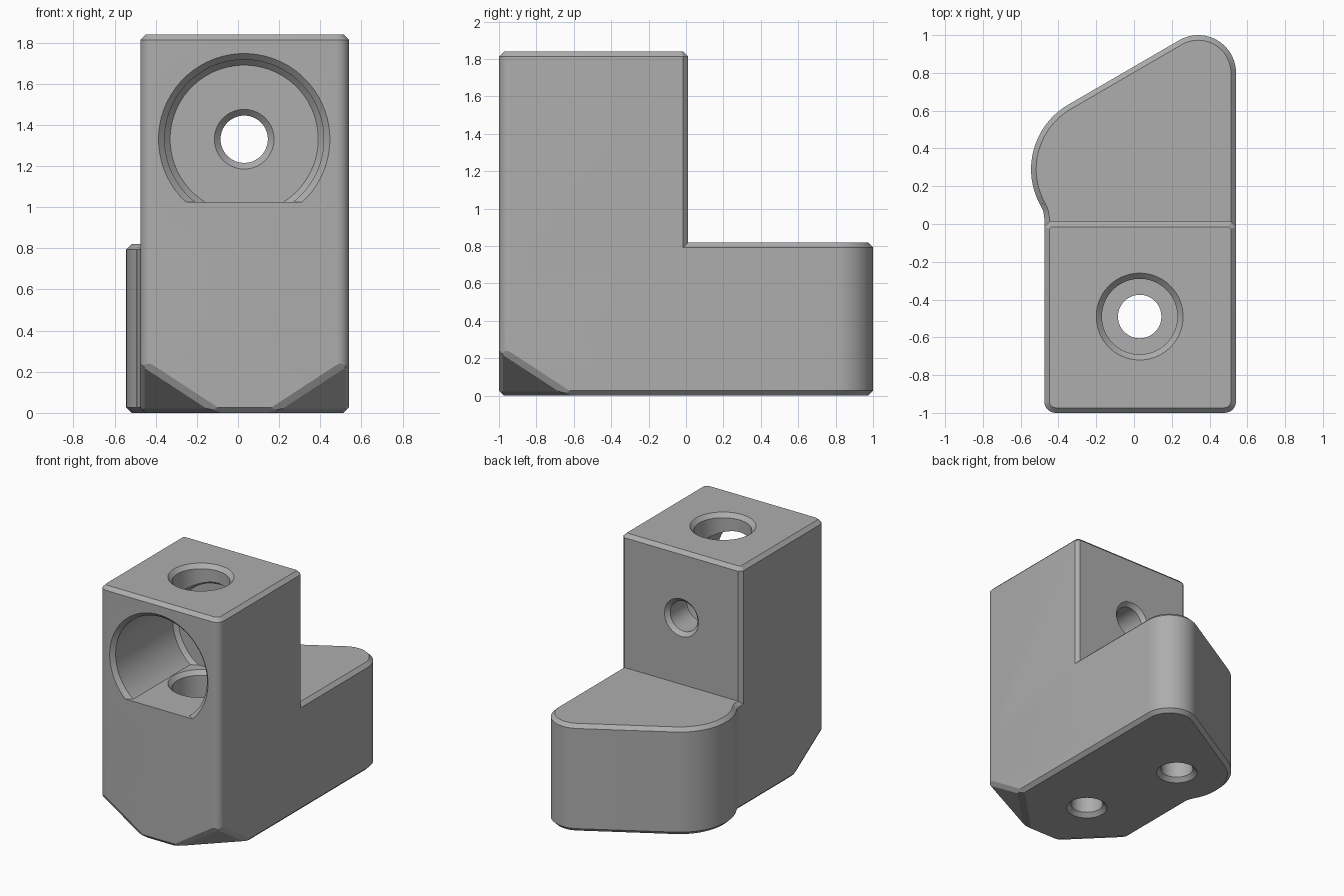
import bpy, bmesh, math
from mathutils import Vector

if "Cube" in bpy.data.objects:
    bpy.data.objects.remove(bpy.data.objects["Cube"])

grey = bpy.data.materials.new("plain grey")
grey.diffuse_color = (0.42, 0.42, 0.42, 1)
grey.use_nodes = True
grey.node_tree.nodes["Principled BSDF"].inputs["Base Color"].default_value = grey.diffuse_color
CH = 0.027                      # edge chamfer
X0, X1, BACK = -0.475, 0.54, 0.012


def finish(bm, name):
    bmesh.ops.recalc_face_normals(bm, faces=bm.faces)
    me = bpy.data.meshes.new(name)
    bm.to_mesh(me)
    bm.free()
    ob = bpy.data.objects.new(name, me)
    me.materials.append(grey)
    bpy.context.collection.objects.link(ob)
    return ob


def arc(cx, cy, r, a0, a1, n):
    return [(cx + r * math.cos(math.radians(a0 + (a1 - a0) * i / n)),
             cy + r * math.sin(math.radians(a0 + (a1 - a0) * i / n))) for i in range(n + 1)]


def prism(outline, z0, z1, chamfer_levels):
    """Extruded outline with chamfered cap edges at the given heights."""
    bm = bmesh.new()
    face = bm.faces.new([bm.verts.new((x, y, z0)) for x, y in outline])
    ext = bmesh.ops.extrude_face_region(bm, geom=[face], use_keep_orig=True)
    for v in ext["geom"]:
        if isinstance(v, bmesh.types.BMVert):
            v.co.z = z1
    bmesh.ops.recalc_face_normals(bm, faces=bm.faces)
    edges = [e for e in bm.edges for z in chamfer_levels
             if all(abs(v.co.z - z) < 1e-5 for v in e.verts)]
    bmesh.ops.bevel(bm, geom=edges, offset=CH, offset_type='OFFSET', segments=1,
                    profile=0.5, affect='EDGES', clamp_overlap=False)
    return bm


def slice_off(bm, co, normal):
    """Remove everything beyond a plane and close the cut."""
    res = bmesh.ops.bisect_plane(bm, geom=bm.verts[:] + bm.edges[:] + bm.faces[:], dist=1e-6,
                                 plane_co=co, plane_no=normal, clear_outer=True)
    cut = [e for e in res["geom_cut"] if isinstance(e, bmesh.types.BMEdge) and e.is_boundary]
    if cut:
        bmesh.ops.edgeloop_fill(bm, edges=cut)


def lathe(axis, a, b, profile, n=64):
    """Solid of revolution from (position, radius) pairs along the y or z axis."""
    bm = bmesh.new()
    rings = []
    for h, r in profile:
        ring = []
        for i in range(n):
            t = 2 * math.pi * (i + 0.5) / n
            u, v = a + r * math.cos(t), b + r * math.sin(t)
            ring.append(bm.verts.new((u, h, v) if axis == 'y' else (u, v, h)))
        rings.append(ring)
    for p, q in zip(rings, rings[1:]):
        for i in range(n):
            j = (i + 1) % n
            bm.faces.new((p[i], p[j], q[j], q[i]))
    bm.faces.new(rings[0])
    bm.faces.new(rings[-1])
    bmesh.ops.recalc_face_normals(bm, faces=bm.faces)
    return bm


def combine(target, other, operation):
    bpy.context.view_layer.objects.active = target
    mod = target.modifiers.new("combine", 'BOOLEAN')
    mod.operation, mod.solver, mod.object = operation, 'EXACT', other
    bpy.ops.object.modifier_apply(modifier=mod.name)
    bpy.data.objects.remove(other)


# base with the rounded foot
R = 0.06
front = arc(X0 + R, -1 + R, R, 180, 270, 6) + arc(X1 - R, -1 + R, R, 270, 360, 6)
foot = (arc(0.34, 0.80, 0.20, 0, 120, 20) + arc(-0.15, 0.29, 0.395, 120, 210, 20)
        + arc(-0.602, 0.029, 0.127, 30, 0, 4))
bm = prism(front + foot, 0, 0.82, (0, 0.82))

# slanted lower front corners with softened edges
W, H = 0.375, 0.245
for sx, cx in ((-1, X0), (1, X1)):
    n = Vector((sx / W, -1 / W, -1 / H)).normalized()
    low, high = Vector((cx - sx * W, -1, 0)), Vector((cx, -1, H))
    slice_off(bm, low, n)
    for f, p in (((0, -1, 0), low), ((sx, 0, 0), high), ((0, 0, -1), low)):
        m = (Vector(f) + n).normalized()
        slice_off(bm, p - m * 0.012, m)
body = finish(bm, "bracket_body")

# upright block
back = [(X1, BACK - CH), (X1 - CH, BACK), (X0 + CH, BACK), (X0, BACK - CH)]
combine(body, finish(prism(front + back, 0.5, 1.84, (1.84,)), "upright"), 'UNION')

# large front pocket with a flat floor
pocket = lathe('y', 0.03, 1.33, [(-1.03, 0.446), (-0.97, 0.387), (-0.28, 0.387), (-0.25, 0.36)])
slice_off(pocket, Vector((0, 0, 1.025)), Vector((0, 0, -1)))

# back hole, stepped vertical hole, blind foot hole
back_hole = lathe('y', 0.03, 1.33, [(-0.26, 0.155), (-0.22, 0.115), (-0.017, 0.115), (0.032, 0.164)])
top_hole = lathe('z', 0.03, -0.49, [(1.85, 0.24), (1.81, 0.2), (1.4, 0.2), (1.03, 0.235),
                                    (0.995, 0.2), (0.79, 0.2), (0.79, 0.115),
                                    (0.03, 0.115), (-0.01, 0.155)])
foot_hole = lathe('z', -0.14, 0.31, [(-0.01, 0.155), (0.03, 0.115), (0.45, 0.115), (0.51, 0.01)])
for name, cutter in (("pocket", pocket), ("back_hole", back_hole),
                     ("top_hole", top_hole), ("foot_hole", foot_hole)):
    combine(body, finish(cutter, name), 'DIFFERENCE')

# smooth the round walls, keep chamfers crisp
bpy.ops.object.select_all(action='DESELECT')
body.select_set(True)
bpy.context.view_layer.objects.active = body
bpy.ops.object.shade_smooth_by_angle(angle=math.radians(20))
